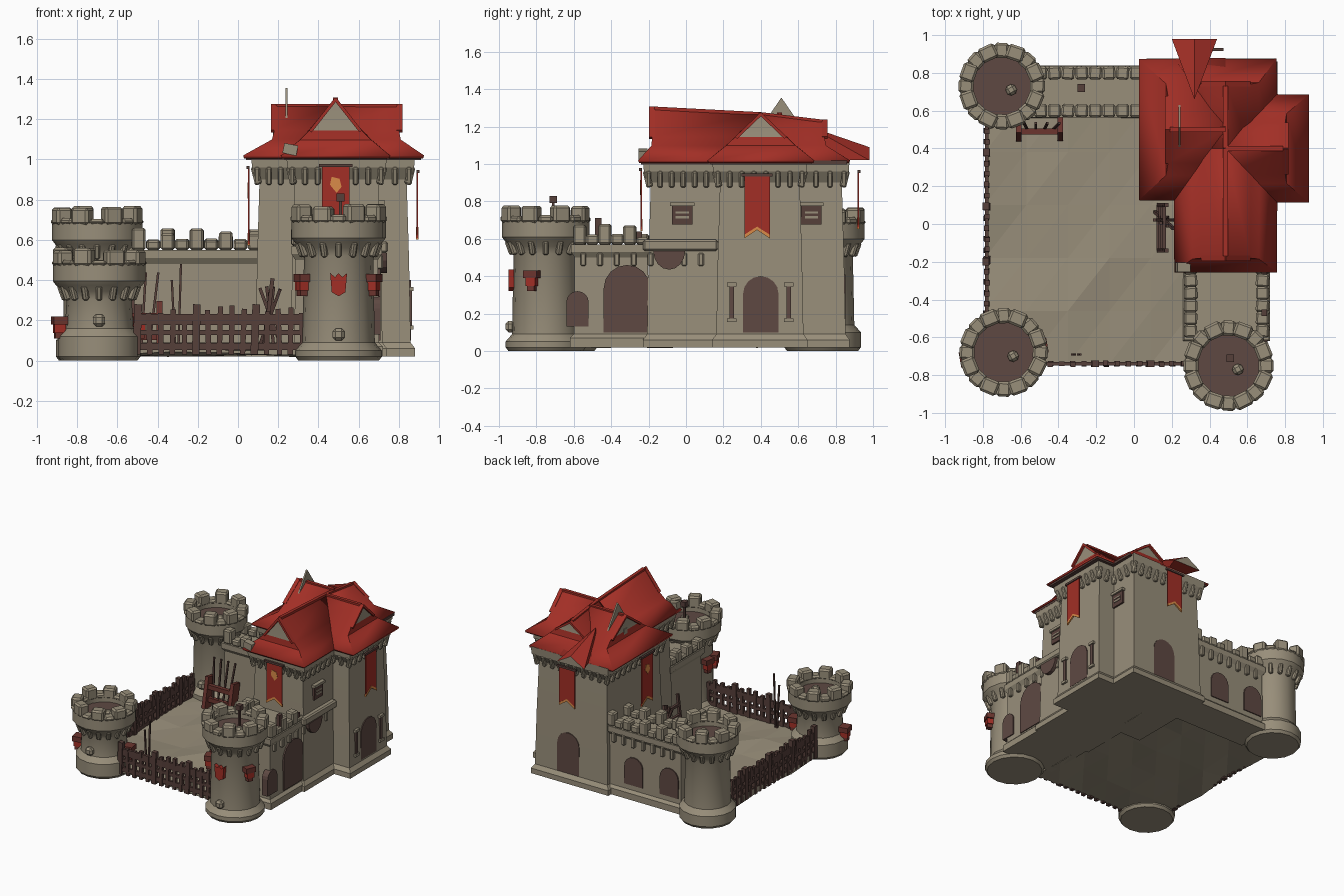
import bpy, bmesh, math, random
from mathutils import Matrix, Vector, Euler

if "Cube" in bpy.data.objects:
    bpy.data.objects.remove(bpy.data.objects["Cube"])
random.seed(4)

def material(name, col):
    m = bpy.data.materials.new(name)
    m.diffuse_color = (*col, 1)
    m.use_nodes = True
    m.node_tree.nodes["Principled BSDF"].inputs["Base Color"].default_value = m.diffuse_color
    return m

STONE = material("stone", (0.315, 0.272, 0.195))
RED = material("roof red", (0.36, 0.028, 0.019))
BROWN = material("brown floor", (0.112, 0.066, 0.055))
WOOD = material("dark wood", (0.094, 0.050, 0.042))
REDWOOD = material("red painted wood", (0.15, 0.036, 0.028))
GOLD = material("orange trim", (0.70, 0.26, 0.065))

def make(name, verts, faces, mats, smooth=0, rule=None):
    me = bpy.data.meshes.new(name)
    me.from_pydata([tuple(v) for v in verts], [], faces)
    bm = bmesh.new()
    bm.from_mesh(me)
    bmesh.ops.recalc_face_normals(bm, faces=bm.faces)
    bm.to_mesh(me)
    bm.free()
    for m in mats:
        me.materials.append(m)
    if rule:
        for p in me.polygons:
            p.material_index = rule(p)
    if smooth:
        me.shade_smooth()
        me.set_sharp_from_angle(angle=math.radians(smooth))
    ob = bpy.data.objects.new(name, me)
    bpy.context.collection.objects.link(ob)
    return ob

def boxes(name, items, mat, bevel=0):
    """Many boxes in one object: (centre, size, rotation)."""
    bm = bmesh.new()
    for loc, size, rot in items:
        bmesh.ops.create_cube(bm, size=1, matrix=Matrix.LocRotScale(Vector(loc), Euler(rot), Vector(size)))
    me = bpy.data.meshes.new(name)
    bm.to_mesh(me)
    bm.free()
    me.materials.append(mat)
    ob = bpy.data.objects.new(name, me)
    bpy.context.collection.objects.link(ob)
    if bevel:
        b = ob.modifiers.new("worn edges", 'BEVEL')
        b.width, b.segments = bevel, 1
    return ob

def loft(name, rings, mats, smooth=30, rule=None):
    n = len(rings[0])
    faces = [(k*n+i, k*n+(i+1) % n, (k+1)*n+(i+1) % n, (k+1)*n+i)
             for k in range(len(rings)-1) for i in range(n)]
    faces += [tuple(range(n)), tuple(range((len(rings)-1)*n, len(rings)*n))]
    return make(name, [v for r in rings for v in r], faces, mats, smooth, rule)

def plate(name, pts, depth, loc, yaw, mat):
    """Outline in local x/z that faces south before it is turned by yaw degrees."""
    rings = [[(x, y, z) for x, z in pts] for y in (0, depth)]
    ob = loft(name, rings, [mat], 0)
    ob.location, ob.rotation_euler = loc, (0, 0, math.radians(yaw))
    return ob

def arch_door(name, loc, yaw, hw, h, n=8):
    pts = [(-hw, 0), (hw, 0)] + [(hw*math.cos(math.pi*i/n), h-hw+hw*math.sin(math.pi*i/n)) for i in range(n+1)]
    plate(name, pts, 0.05, loc, yaw, BROWN)

# --- courtyard ground: uneven slab ---
N = 5
def ground(z, amp):
    return [(-0.79+1.1*i/N, -0.74+1.4*j/N, z+random.uniform(-amp, amp)) for j in range(N+1) for i in range(N+1)]
quad = [t for j in range(N) for i in range(N) for a in [j*(N+1)+i] for t in ((a, a+1, a+N+2), (a, a+N+2, a+N+1))]
M = (N+1)**2
rim = list(range(N)) + [j*(N+1)+N for j in range(N)] + [N*(N+1)+i for i in range(N, 0, -1)] + [j*(N+1) for j in range(N, 0, -1)]
side = [(rim[k], rim[(k+1) % len(rim)], rim[(k+1) % len(rim)]+M, rim[k]+M) for k in range(len(rim))]
make("courtyard", ground(0.065, 0.018)+ground(0.03, 0.016), quad+[tuple(v+M for v in q) for q in quad]+side, [STONE])

# --- round towers with hollow crowns ---
def tower(name, x, y, r, foot, top, rc):
    seg = 16
    prof = [(r+0.02, 0), (r+0.035, 0.02), (r+0.035, foot-0.02), (r, foot+0.02), (r-0.008, top-0.25), (r+0.01, top-0.21),
            (rc-0.015, top-0.18), (rc, top-0.16), (rc, top-0.075), (rc-0.07, top-0.075), (rc-0.07, top-0.11)]
    rings = [[(x+q*math.cos(2*math.pi*i/seg), y+q*math.sin(2*math.pi*i/seg), z) for i in range(seg)] for q, z in prof]
    loft(name, rings, [STONE, BROWN], 35,
         lambda p: 1 if p.normal.z > 0.9 and len(p.vertices) > 4 else 0)
    merlons, corbels = [], []
    for i in range(16):
        a = 2*math.pi*i/16
        h = (0.085 if i % 2 else 0.035)+random.uniform(-0.008, 0.008)
        rr = rc-0.036
        merlons.append(((x+rr*math.cos(a), y+rr*math.sin(a), top-0.085+h/2), (0.08, 0.094 if i % 2 else 0.075, h),
                        (0, 0, a+random.uniform(-.08, .08))))
        rr = r+0.008
        corbels.append(((x+rr*math.cos(a), y+rr*math.sin(a), top-0.215), (0.04, 0.03, 0.08), (0, 0.35, a)))
    boxes(name+"_merlons", merlons, STONE, 0.012)
    boxes(name+"_corbels", corbels, STONE, 0.008)
    # loose stone on the platform and at the foot
    boxes(name+"_stones", [((x+0.05, y-0.02, top-0.1), (0.055, 0.055, 0.04), (0, 0, 0.5)),
                           ((x, y-r-0.01, foot+0.06), (0.06, 0.05, 0.06), (0, 0, 0))], STONE, 0.015)

tower("north_west_tower", -0.70, 0.73, 0.17, 0.12, 0.76, 0.225)
tower("south_west_tower", -0.69, -0.68, 0.17, 0.14, 0.555, 0.23)
tower("south_east_tower", 0.50, -0.75, 0.18, 0.07, 0.77, 0.235)

# shield and wall lanterns on the towers
SHIELD = [(-0.042, 0.115), (-0.034, 0.02), (0, 0), (0.034, 0.02), (0.042, 0.115), (0.018, 0.095), (0, 0.115), (-0.018, 0.095)]
plate("shield", SHIELD, 0.03, (0.5, -0.95, 0.32), 0, RED)
lan, panes = [], []
for x, y, z, r, yaws in [(0.5, -0.75, 0.38, 0.185, (67, -70, -100)), (-0.69, -0.68, 0.17, 0.2, (-80, 100))]:
    for a in yaws:
        t = math.radians(a)
        px, py = x+r*math.sin(t), y-r*math.cos(t)
        lan += [((px, py, z+0.03), (0.08, 0.07, 0.04), (0, 0, t)), ((px, py, z-0.045), (0.04, 0.05, 0.03), (0, 0, t))]
        panes.append(((px, py, z-0.01), (0.055, 0.058, 0.045), (0, 0, t)))
boxes("lantern_frames", lan, REDWOOD)
boxes("lantern_panes", panes, RED)
boxes("tower_post", [((0.51, -0.71, 0.74), (0.015, 0.015, 0.16), (0, 0, 0)), ((0.51, -0.71, 0.81), (0.04, 0.04, 0.04), (0, 0, 0))], WOOD)

# --- curtain walls ---
def wall(name, x0, x1, y0, y1, top, along_x):
    def ring(z, o):
        return [(x0-o, y0-o, z), (x1+o, y0-o, z), (x1+o, y1+o, z), (x0-o, y1+o, z)]
    loft(name, [ring(0.02, 0.02), ring(0.07, 0.02), ring(0.09, 0), ring(top-0.07, -0.005), ring(top-0.04, 0.015), ring(top, 0.015)], [STONE], 20)
    items = []
    a, b = (x0, x1) if along_x else (y0, y1)
    n = round((b-a)/0.07)
    for i in range(n):
        c = a+(i+0.5)*(b-a)/n
        for w in ((y0+0.02, y1-0.02) if along_x else (x0+0.02, x1-0.02)):
            h = (0.09 if i % 2 == 0 else 0.04)+random.uniform(-0.015, 0.02)
            loc = (c, w, top+h/2) if along_x else (w, c, top+h/2)
            size = (0.068, 0.07, h) if along_x else (0.07, 0.068, h)
            items.append((loc, size, (0, 0, random.uniform(-.08, .08))))
    boxes(name+"_merlons", items, STONE, 0.01)

wall("north_wall", -0.53, 0.12, 0.58, 0.82, 0.55, True)
wall("east_wall", 0.28, 0.70, -0.60, -0.20, 0.57, False)
boxes("keep_string_course", [((0.70, -0.03, 0.565), (0.09, 0.40, 0.06), (0, 0, 0))], STONE, 0.01)
arch_door("east_wall_door", (0.707, -0.315, 0.10), 90, 0.125, 0.36)
arch_door("east_wall_window", (0.707, -0.58, 0.13), 90, 0.06, 0.19)
for x in (-0.43, -0.12):
    arch_door("north_wall_window", (x, 0.827, 0.13), 180, 0.08, 0.22)
boxes("north_wall_corbels", [((-0.46+0.085*i, 0.825, 0.47), (0.03, 0.03, 0.08), (0, 0, 0)) for i in range(7)], STONE, 0.006)
boxes("east_wall_corbels", [((0.705, -0.55+0.09*i, 0.49), (0.03, 0.03, 0.07), (0, 0, 0)) for i in range(8)], STONE, 0.006)
boxes("wall_top_posts", [((0.69, -0.47, 0.65), (0.03, 0.035, 0.12), (0, 0, 0)), ((0.69, -0.25, 0.61), (0.03, 0.03, 0.06), (0, 0, 0)),
                         ((-0.28, 0.72, 0.57), (0.04, 0.04, 0.04), (0, 0, 0))], WOOD)
plate("half_round_drain", [(0.085*math.cos(math.pi+math.pi*i/8), 0.1*math.sin(math.pi+math.pi*i/8)) for i in range(9)],
      0.05, (0.74, -0.09, 0.535), 90, BROWN)

# --- keep: stepped footprint lofted upwards ---
FOOT = [(0.27, -0.2), (0.71, -0.2), (0.71, 0.17), (0.85, 0.17), (0.85, 0.62), (0.71, 0.62),
        (0.71, 0.845), (0.095, 0.845), (0.095, 0.17), (0.27, 0.17)]
def offset(o, z):
    out = []
    for i, p in enumerate(FOOT):
        v = Vector(p)
        d0 = (v-Vector(FOOT[i-1])).normalized()
        d1 = (Vector(FOOT[(i+1) % len(FOOT)])-v).normalized()
        out.append((v.x+o*(d0.y+d1.y), v.y-o*(d0.x+d1.x), z))
    return out
loft("keep", [offset(o, z) for z, o in ((0.02, .03), (0.06, .03), (0.09, 0.008), (0.5, 0), (0.9, -0.012), (0.96, 0.025), (1.02, 0.03))], [STONE], 20)
corb = []
for i, p in enumerate(FOOT):
    a, b = Vector(p), Vector(FOOT[(i+1) % len(FOOT)])
    d = (b-a).normalized()
    n = max(2, round((b-a).length/0.065))
    for k in range(n+1):
        c = a.lerp(b, k/n)+Vector((d.y, -d.x))*0.004
        corb.append(((c.x, c.y, 0.92), (0.028, 0.035, 0.09), (0.25, 0, math.atan2(d.y, d.x))))
boxes("keep_corbels", corb, STONE, 0.007)
arch_door("keep_east_door", (0.86, 0.40, 0.10), 90, 0.095, 0.30)
arch_door("keep_north_door", (0.43, 0.853, 0.09), 180, 0.095, 0.32)
for y in (0.245, 0.55):
    boxes("arrow_slit", [((0.85, y, 0.26), (0.03, 0.025, 0.18), (0, 0, 0))], BROWN)
    boxes("arrow_slit_frame", [((0.85, y, 0.26+s*0.095), (0.045, 0.05, 0.02), (0, 0, 0)) for s in (-1, 1)], STONE)
for y in (-0.02, 0.67):
    boxes("keep_window", [((0.705, y, 0.725), (0.025, 0.11, 0.10), (0, 0, 0))], WOOD)
    boxes("keep_window_bars", [((0.705, y, 0.715), (0.036, 0.07, 0.012), (0, 0, 0)), ((0.705, y, 0.74), (0.036, 0.07, 0.01), (0, 0, 0)),
                               ((0.705, y, 0.785), (0.05, 0.13, 0.02), (0, 0, 0))], STONE)

# --- banners with notched, trimmed ends ---
def banner(loc, yaw, h, emblem, w=0.068):
    t = math.radians(yaw)
    front = lambda d, z=0: (loc[0]+d*math.sin(t), loc[1]-d*math.cos(t), loc[2]+z)
    plate("banner", [(w, h), (-w, h), (-w, 0), (0, 0.045), (w, 0)], 0.008, loc, yaw, RED)
    plate("banner_trim", [(-w, 0.012), (-w, -0.008), (0, 0.037), (w, -0.008), (w, 0.012), (0, 0.055)], 0.012, front(0.002), yaw, GOLD)
    boxes("banner_rod", [(front(0, h), (2*w+0.03, 0.016, 0.016), (0, 0, t))], WOOD)
    if emblem:
        plate("banner_emblem", [(-0.028, 0), (0.005, -0.04), (0.03, -0.01), (0.02, 0.03), (-0.02, 0.04)], 0.006, front(0.003, h*0.7), yaw, GOLD)
banner((0.485, -0.242, 0.65), 0, 0.32, True)
banner((0.895, 0.38, 0.61), 90, 0.33, False)
banner((0.39, 0.925, 0.66), 180, 0.30, False)
banner((0.05, 0.41, 0.58), -90, 0.38, True)

# --- roof wings: flared slopes ending in small gables over a skirt ---
def wing(name, origin, yaw, length, hw, ridge0, ridge1, inset, eave=1.005):
    """Runs along local -y from the origin; its gable is at the far end."""
    e = length-inset
    mid = eave+0.11
    row = lambda y, rz, eo: [(-hw, -y-eo, eave), (-hw*0.64, -y-eo*0.1, mid-0.03), (-hw*0.46, -y, mid+0.02), (0, -y, rz),
                             (hw*0.46, -y, mid+0.02), (hw*0.64, -y-eo*0.1, mid-0.03), (hw, -y-eo, eave)]
    v = row(0, ridge0, 0)+row(e, ridge1, inset)
    f = [(i, i+1, i+8, i+7) for i in range(6)]+[(7, 8, 12, 13), (8, 9, 11, 12), (9, 10, 11)]
    ob = make(name, v, f, [RED, STONE], 25, lambda p: 1 if len(p.vertices) == 3 else 0)
    ob.location, ob.rotation_euler = (*origin, 0), (0, 0, math.radians(yaw))
    s = ob.modifiers.new("thickness", 'SOLIDIFY')
    s.thickness, s.offset = 0.016, 1
    # verge boards and ridge cap
    rise = ridge1-mid-0.02
    th, L = math.atan2(rise, hw*0.46), math.hypot(rise, hw*0.46)+0.01
    vb = boxes(name+"_verge", [((s*hw*0.23, -e-0.012, (ridge1+mid+0.02)/2+0.008), (L, 0.03, 0.016), (0, s*th, 0)) for s in (1, -1)]
               + [((0, -e/2, (ridge0+ridge1)/2+0.008), (0.025, e, 0.018), (math.atan2(ridge0-ridge1, e), 0, 0))], RED)
    vb.location, vb.rotation_euler = ob.location, ob.rotation_euler

wing("south_roof", (0.485, 0.40), 0, 0.65, 0.265, 1.26, 1.29, 0.08)
wing("north_roof", (0.485, 0.40), 180, 0.47, 0.265, 1.26, 1.22, 0.14)
wing("east_roof", (0.485, 0.40), 90, 0.435, 0.28, 1.258, 1.258, 0.13)
wing("west_roof", (0.485, 0.50), -90, 0.455, 0.37, 1.258, 1.258, 0.16)
boxes("roof_deck", [((0.485, 0.31, 1.008), (0.51, 1.1, 0.02), (0, 0, 0)), ((0.4, 0.5, 1.008), (0.72, 0.72, 0.02), (0, 0, 0)),
                    ((0.69, 0.4, 1.008), (0.44, 0.54, 0.02), (0, 0, 0))], WOOD)
# raised stone gable on the west and flared dormer on the north
plate("west_gable_wall", [(-0.12, 1.18), (0.12, 1.18), (0, 1.355)], 0.012, (0.235, 0.51, 0), -90, STONE)
make("north_dormer", [(0.32, 0.66, 1.2), (0.32, 0.98, 1.09), (0.20, 0.98, 1.02), (0.44, 0.98, 1.02), (0.32, 0.66, 1.02)],
     [(0, 1, 2), (0, 3, 1), (1, 3, 2), (2, 3, 4), (0, 2, 4), (0, 4, 3)], [RED, STONE], 0, lambda p: 1 if p.normal.y > 0.9 else 0)
boxes("roof_stones", [((0.26, -0.23, 1.05), (0.07, 0.05, 0.05), (0, 0.2, 0)), ((0.19, 0.5, 1.14), (0.03, 0.04, 0.05), (0, 0, 0))], STONE)

# --- fences ---
def fence(name, start, end):
    a, b = Vector(start), Vector(end)
    d = b-a
    ang, L = math.atan2(d.y, d.x), d.length
    n = round(L/0.058)
    c = (a+b)/2
    items = [((c.x, c.y, z), (L, 0.02, h), (0, 0, ang)) for z, h in ((0.07, 0.035), (0.14, 0.025), (0.205, 0.055))]
    for i in range(n+1):
        p = a.lerp(b, i/n)
        big = i % 5 == 0
        h = 0.25 if big else random.uniform(0.2, 0.245)
        items.append(((p.x, p.y, 0.03+h/2), (0.038 if big else 0.026, 0.035 if big else 0.026, h),
                      (random.uniform(-.04, .04), random.uniform(-.05, .05), ang)))
    boxes(name, items, WOOD)
fence("south_fence", (-0.50, -0.74), (0.32, -0.74))
fence("west_fence", (-0.78, -0.48), (-0.78, 0.55))

# --- courtyard props: weapon rack, poles, ladder and bundle of stakes ---
boxes("weapon_rack", [((-0.5, 0.49, z), (0.24, 0.03, 0.035), (0, 0, 0)) for z in (0.12, 0.22)]
      + [((x, 0.5, 0.17), (0.03, 0.08, 0.24), (-0.2, 0, 0)) for x in (-0.61, -0.39)], REDWOOD)
boxes("rack_weapons", [((-0.57+0.05*i, 0.51, 0.24), (0.012, 0.012, 0.4), (-0.12, 0.06*(i-1), 0)) for i in range(4)], WOOD)
boxes("spears", [((-0.29, -0.69, 0.26), (0.011, 0.011, 0.44), (0, 0.03, 0)), ((-0.32, -0.69, 0.22), (0.011, 0.011, 0.36), (0, -0.05, 0))], WOOD)
boxes("stakes", [((0.16, 0.02, 0.22), (0.016, 0.016, 0.3), (0.1*i, 0.35*(i-1.5)/1.5, 0)) for i in range(4)], WOOD)
boxes("ladder", [((0.15, y, 0.23), (0.02, 0.02, 0.36), (0, 0.12, 0)) for y in (-0.14, 0.1)]
      + [((0.13+0.01*i, -0.02, 0.09+0.08*i), (0.02, 0.24, 0.02), (0, 0, 0)) for i in range(4)], WOOD)
